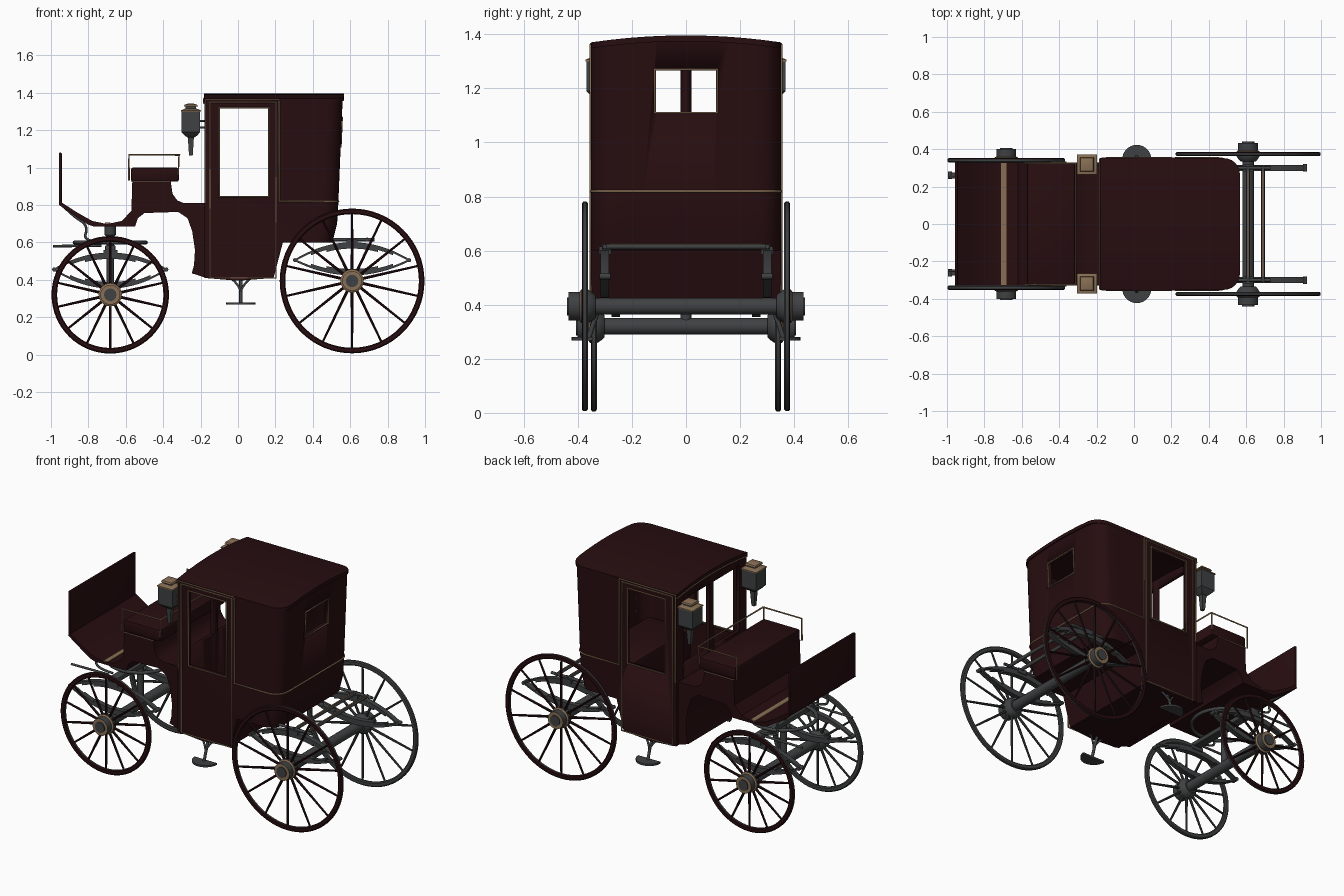
import bpy, bmesh, math
from mathutils import Vector

if "Cube" in bpy.data.objects:
    bpy.data.objects.remove(bpy.data.objects["Cube"])

def material(name, c):
    m = bpy.data.materials.new(name)
    m.diffuse_color = (*c, 1)
    m.use_nodes = True
    m.node_tree.nodes["Principled BSDF"].inputs["Base Color"].default_value = m.diffuse_color
    return m

MAROON = material("dark maroon", (0.020, 0.004, 0.005))
GRAY = material("iron gray", (0.05, 0.052, 0.054))
GOLD = material("dull gold", (0.25, 0.16, 0.09))

def finish(name, bm, mats, rule=None, smooth=True):
    bmesh.ops.recalc_face_normals(bm, faces=bm.faces)
    if rule:
        for f in bm.faces:
            f.material_index = rule(f)
    me = bpy.data.meshes.new(name)
    bm.to_mesh(me)
    bm.free()
    for m in mats:
        me.materials.append(m)
    ob = bpy.data.objects.new(name, me)
    bpy.context.collection.objects.link(ob)
    if smooth:
        bpy.ops.object.select_all(action='DESELECT')
        ob.select_set(True)
        bpy.context.view_layer.objects.active = ob
        bpy.ops.object.shade_smooth_by_angle(angle=math.radians(35))
    return ob

def add_loft(bm, rings):
    vs = [[bm.verts.new(p) for p in r] for r in rings]
    n = len(rings[0])
    for a, b in zip(vs, vs[1:]):
        for i in range(n):
            bm.faces.new((a[i], a[(i + 1) % n], b[(i + 1) % n], b[i]))
    bm.faces.new(vs[0])
    bm.faces.new(vs[-1])

def loft(name, mats, rings, rule=None):
    bm = bmesh.new()
    add_loft(bm, rings)
    return finish(name, bm, mats, rule)

def prism(name, mat, pts, y0, y1):
    return loft(name, [mat], [[(x, y, z) for x, z in pts] for y in (y0, y1)])

def box(name, mat, x0, x1, y0, y1, z0, z1, bevel=0):
    bm = bmesh.new()
    add_loft(bm, [[(x0, y0, z), (x1, y0, z), (x1, y1, z), (x0, y1, z)] for z in (z0, z1)])
    if bevel:
        bmesh.ops.bevel(bm, geom=bm.edges[:], offset=bevel, segments=2, affect='EDGES', profile=0.5)
    return finish(name, bm, [mat])

def tube(name, mat, pts, r=0.005, closed=False, spline='POLY'):
    cu = bpy.data.curves.new(name, 'CURVE')
    cu.dimensions = '3D'
    cu.bevel_depth = r
    cu.bevel_resolution = 2
    cu.use_fill_caps = True
    s = cu.splines.new(spline)
    s.points.add(len(pts) - 1)
    for p, q in zip(s.points, pts):
        p.co = (*q, 1)
    if spline == 'NURBS':
        s.order_u = 3
        s.use_endpoint_u = True
    s.use_cyclic_u = closed
    cu.materials.append(mat)
    ob = bpy.data.objects.new(name, cu)
    bpy.context.collection.objects.link(ob)
    bpy.ops.object.select_all(action='DESELECT')
    ob.select_set(True)
    bpy.context.view_layer.objects.active = ob
    bpy.ops.object.convert(target='MESH')

def circle(cx, cz, r, y, n):
    return [(cx + r * math.cos(2 * math.pi * i / n), y, cz + r * math.sin(2 * math.pi * i / n)) for i in range(n)]

# ---- cabin: side profile lofted across the width, rear corners rounded
W, R = 0.351, 0.085
def inset(y, w=W):
    d = max(0, abs(y) - (w - R))
    return R - math.sqrt(max(0, R * R - d * d))
def top(y):
    return 1.37 + 0.026 * (1 - (y / W) ** 2)
def columns(w):
    c = [w - R + R * math.sin(math.radians(a)) for a in range(0, 91, 15)]
    return [-y for y in reversed(c)] + [(w - R) * k / 5 for k in range(-4, 5)] + c
def shell(name, w, prof, bottom=None, dz=0.0):
    rings = []
    for y in columns(w):
        r = [(x - (inset(y, w) if x > 0.4 else 0), y, top(y) + dz + (z if z <= 0 else 0) if z <= 0 else z) for x, z in prof]
        rings.append(r)
    return loft(name, [MAROON], rings)
# heights of zero or less are measured down from the arched top
cabin = shell("cabin", W, [(-.178, .41), (0, .395), (.19, .41), (.24, .6), (.505, .6), (.53, .7), (.536, .8), (.56, -.004), (-.178, -.004)])
cutters = [shell("cabin_hollow", .327, [(-.155, .44), (.17, .44), (.2, .62), (.48, .62), (.505, .8), (.535, -.03), (-.155, -.03)]),
           box("door_window_cut", MAROON, -.10, .165, -.5, .5, .845, 1.32),
           box("rear_window_cut", MAROON, .4, .7, -.113, .113, 1.112, 1.27)]
for s in (-1, 1):
    a, b = sorted((s * .02, s * .28))
    cutters.append(box("front_window_cut", MAROON, -.3, -.1, a, b, .9, 1.31))
for c in cutters:
    c.hide_render = True
    m = cabin.modifiers.new("cut", 'BOOLEAN')
    m.object, m.operation, m.solver = c, 'DIFFERENCE', 'EXACT'
bpy.context.view_layer.update()
cut_mesh = bpy.data.meshes.new_from_object(cabin.evaluated_get(bpy.context.evaluated_depsgraph_get()))
cabin.modifiers.clear()
cabin.data = cut_mesh
for c in cutters:
    bpy.data.objects.remove(c)
shell("roof", W + .001, [(-.182, -.022), (.566, -.022), (.566, 0), (-.182, 0)])
box("cabin_bench", MAROON, .19, .49, -.325, .325, .62, .8, .015)

# buttons on the padded rear wall inside
bm = bmesh.new()
for i in range(7):
    for z in (.86, .94, 1.02, 1.30):
        ret = bmesh.ops.create_icosphere(bm, subdivisions=1, radius=.006)
        bmesh.ops.translate(bm, verts=ret['verts'], vec=(.507 + (z - .8) * .053, (i - 3) * .075, z))
finish("wall_buttons", bm, [GOLD])

# ---- gold mouldings
def rect(x0, x1, z0, z1, y):
    return [(x0, y, z0), (x1, y, z0), (x1, y, z1), (x0, y, z1)]
for s in (-1, 1):
    y = s * (W + .001)
    tube("door_moulding", GOLD, rect(-.15, .203, .41, 1.35, y), .005, True)
    tube("door_window_frame", GOLD, rect(-.10, .165, .845, 1.32, y), .005, True)
    tube("top_moulding", GOLD, [(-.172, y, .81), (-.172, y, 1.364), (.22, y, 1.364)], .004)
belt = [(.537 - inset(y), y * 1.003, .82) for y in columns(W)]
tube("belt_moulding", GOLD, [(.22, -W - .001, 1.36), (.22, -W - .001, .82)] + belt + [(.22, W + .001, .82), (.22, W + .001, 1.36)], .005)
tube("rear_window_frame", GOLD, [(.549, -.115, 1.11), (.549, .115, 1.11), (.556, .115, 1.27), (.556, -.115, 1.27)], .005, True)
tube("roof_front_moulding", GOLD, [(-.182, W * k / 8, top(W * k / 8) - .026) for k in range(-8, 9)], .004)

# ---- driver's boot, footboard, dashboard and seat
prism("boot_and_footboard", MAROON, [
    (-.17, .81), (-.29, .81), (-.325, .825), (-.35, .86), (-.36, .93), (-.565, .93), (-.57, .77), (-.62, .715),
    (-.70, .698), (-.78, .715), (-.86, .76), (-.945, .815), (-.957, .80), (-.87, .74), (-.80, .695), (-.77, .685),
    (-.55, .685), (-.535, .73), (-.50, .757), (-.32, .763), (-.27, .73), (-.245, .66), (-.23, .56), (-.235, .48),
    (-.247, .435), (-.17, .41)], -.33, .33)
box("dashboard", MAROON, -.958, -.942, -.327, .327, .80, 1.08, .005)
box("seat_cushion", MAROON, -.573, -.315, -.325, .325, .925, 1.0, .012)
box("footboard_strip", GOLD, -.712, -.682, -.325, .327, .697, .706)
tube("seat_rail", GOLD, [(-.583, -.325, .93), (-.583, -.325, 1.068), (-.312, -.325, 1.068), (-.312, .325, 1.068), (-.583, .325, 1.068), (-.583, .325, .93)], .005)
for s in (-1, 1):
    tube("seat_rail_post", GOLD, [(-.315, s * .325, 1.068), (-.32, s * .322, .96)], .004)
    tube("seat_edge_moulding", GOLD, [(-.57, s * .328, .925), (-.36, s * .331, .925)], .003)

# ---- wheels: outer faces maroon, the rest iron
def lathe(name, mats, prof, c, s, n, rule, closed):
    bm = bmesh.new()
    rings = [[bm.verts.new((c[0] + r * math.cos(2 * math.pi * i / n), c[1] + s * y, c[2] + r * math.sin(2 * math.pi * i / n))) for i in range(n)] for r, y in prof]
    pairs = list(zip(rings, rings[1:])) + ([(rings[-1], rings[0])] if closed else [])
    for a, b in pairs:
        for i in range(n):
            bm.faces.new((a[i], a[(i + 1) % n], b[(i + 1) % n], b[i]))
    if not closed:
        bm.faces.new(rings[0])
        bm.faces.new(rings[-1])
    return finish(name, bm, mats, rule)

def wheel(name, x, z, y, r, hub, s):
    c = (x, s * y, z)
    outer = lambda f: 1 if f.normal.y * s > .4 else 0
    lathe(name + "_rim", [GRAY, MAROON], [(r - .03, -.006), (r - .024, -.011), (r - .006, -.011), (r, -.006),
          (r, .006), (r - .006, .011), (r - .024, .011), (r - .03, .006)], c, s, 64, outer, True)
    def hub_rule(f):
        d = f.calc_center_median() - Vector(c)
        return 1 if f.normal.y * s > .5 and math.hypot(d.x, d.z) > .03 else 0
    lathe(name + "_hub", [GRAY, GOLD], [(.04, -.04), (.05, -.03), (.062, -.012), (.062, .014), (.053, .02), (.053, hub - .006),
          (.033, hub - .006), (.033, hub), (.02, hub)], c, s, 28, hub_rule, False)
    bm = bmesh.new()
    for k in range(14):
        a = math.pi / 2 + 2 * math.pi * k / 14
        d, t = Vector((math.cos(a), 0, math.sin(a))), Vector((-math.sin(a), 0, math.cos(a)))
        add_loft(bm, [[Vector(c) + d * q + t * w * math.cos(j * math.pi / 4 + math.pi / 8) + Vector((0, w * math.sin(j * math.pi / 4 + math.pi / 8), 0))
                       for j in range(8)] for q, w in ((.05, .0085), (r - .02, .006))])
    finish(name + "_spokes", bm, [GRAY, MAROON], outer)

for s in (-1, 1):
    wheel("front_wheel", -.683, .32, .341, .314, .066, s)
    wheel("rear_wheel", .61, .394, .374, .387, .066, s)
for name, x, z, w in (("front_axle", -.683, .32, .34), ("rear_axle", .61, .394, .37)):
    loft(name, [GRAY], [circle(x, z, .031, y, 20) for y in (-w, w)])

# ---- springs and running gear
def leaf(name, cx, zc, half, h, y):
    pts = [(cx + half * k / 10, zc + h * (1 - (k / 10) ** 2)) for k in range(-10, 11)]
    t = .006
    prism(name, GRAY, [(x, z + t) for x, z in pts] + [(x, z - t) for x, z in reversed(pts)], y - .016, y + .016)
for s in (-1, 1):
    for name, cx, zc, half, up, dn, y in (("rear_spring", .61, .505, .305, .09, .075, s * .3), ("front_spring", -.683, .455, .30, .085, .095, s * .26)):
        for k, f in enumerate((1, .72, .45)):
            leaf(name + "_upper", cx, zc + up * (1 - f * f) - .011 * k, half * f, up * f * f, y)
            leaf(name + "_lower", cx, zc - dn * (1 - f * f) + .011 * k, half * f, -dn * f * f, y)
        for e in (-1, 1):
            loft(name + "_eye", [GRAY], [circle(cx + e * half, zc, .011, y + q, 12) for q in (-.02, .02)])
    tube("rear_body_iron", GRAY, [(.49, s * .3, .615), (.73, s * .3, .615)], .009)
    box("rear_spring_block", GRAY, .58, .64, s * .3 - .022, s * .3 + .022, .585, .615)
    tube("front_step_bar", GRAY, [(-.99, s * .25, .58), (-.73, s * .25, .583)], .007)
    tube("footboard_bracket", GRAY, [(-.94, s * .25, .80), (-.88, s * .25, .74), (-.80, s * .25, .69), (-.83, s * .25, .60), (-.70, s * .25, .60)], .007, False, 'NURBS')
    box("front_spring_block", GRAY, -.72, -.645, s * .26 - .022, s * .26 + .022, .535, .56)
for x in (.61, .69):
    tube("rear_crossbar", GRAY, [(x, -.31, .615), (x, .31, .615)], .010)
    box("crossbar_stripe", GOLD, x - .004, x + .004, -.28, .28, .620, .627)
tube("turntable_ring", GRAY, [(-.683 + .19 * math.cos(k * math.pi / 16), .19 * math.sin(k * math.pi / 16), .60) for k in range(32)], .011, True)
box("front_bolster", GRAY, -.71, -.655, -.28, .28, .555, .585, .006)
loft("king_post", [GRAY], [[(-.683 + r * math.cos(k * math.pi / 8), r * math.sin(k * math.pi / 8), z) for k in range(16)] for r, z in ((.02, .33), (.02, .63), (.03, .64), (.03, .687))])

for s in (-1, 1):
    # ---- entry step
    arc = [(.015 + .078 * math.cos(k * math.pi / 16), s * (.345 + .078 * math.sin(k * math.pi / 16))) for k in range(17)]
    loft("entry_step", [GRAY], [[(x, y, z) for x, y in arc] for z in (.268, .28)])
    tube("step_stem", GRAY, [(.015, s * .31, .41), (.015, s * .335, .36), (.015, s * .36, .275)], .009, False, 'NURBS')
    for e in (-1, 1):
        tube("step_brace", GRAY, [(.015 + e * .05, s * .32, .405), (.015 + e * .02, s * .33, .385), (.015, s * .345, .34)], .006, False, 'NURBS')
    # ---- lamp
    def square(h, z):
        return [(-.252 + a * h, s * .318 + b * h, z) for a, b in ((-1, -1), (1, -1), (1, 1), (-1, 1))]
    loft("lamp_body", [GRAY], [square(h, z) for h, z in ((.010, 1.065), (.016, 1.16), (.032, 1.17), (.050, 1.19), (.050, 1.30))])
    loft("lamp_cap", [GOLD], [square(h, z) for h, z in ((.054, 1.30), (.054, 1.306), (.03, 1.316))])
    loft("lamp_chimney", [GRAY], [square(h, z) for h, z in ((.028, 1.312), (.028, 1.328))])
    loft("lamp_crown", [GOLD], [square(h, z) for h, z in ((.038, 1.326), (.034, 1.336), (.015, 1.342))])
    for z in (1.215, 1.25):
        tube("lamp_bracket", GRAY, [(-.21, s * .318, z), (-.17, s * .318, z)], .005)
